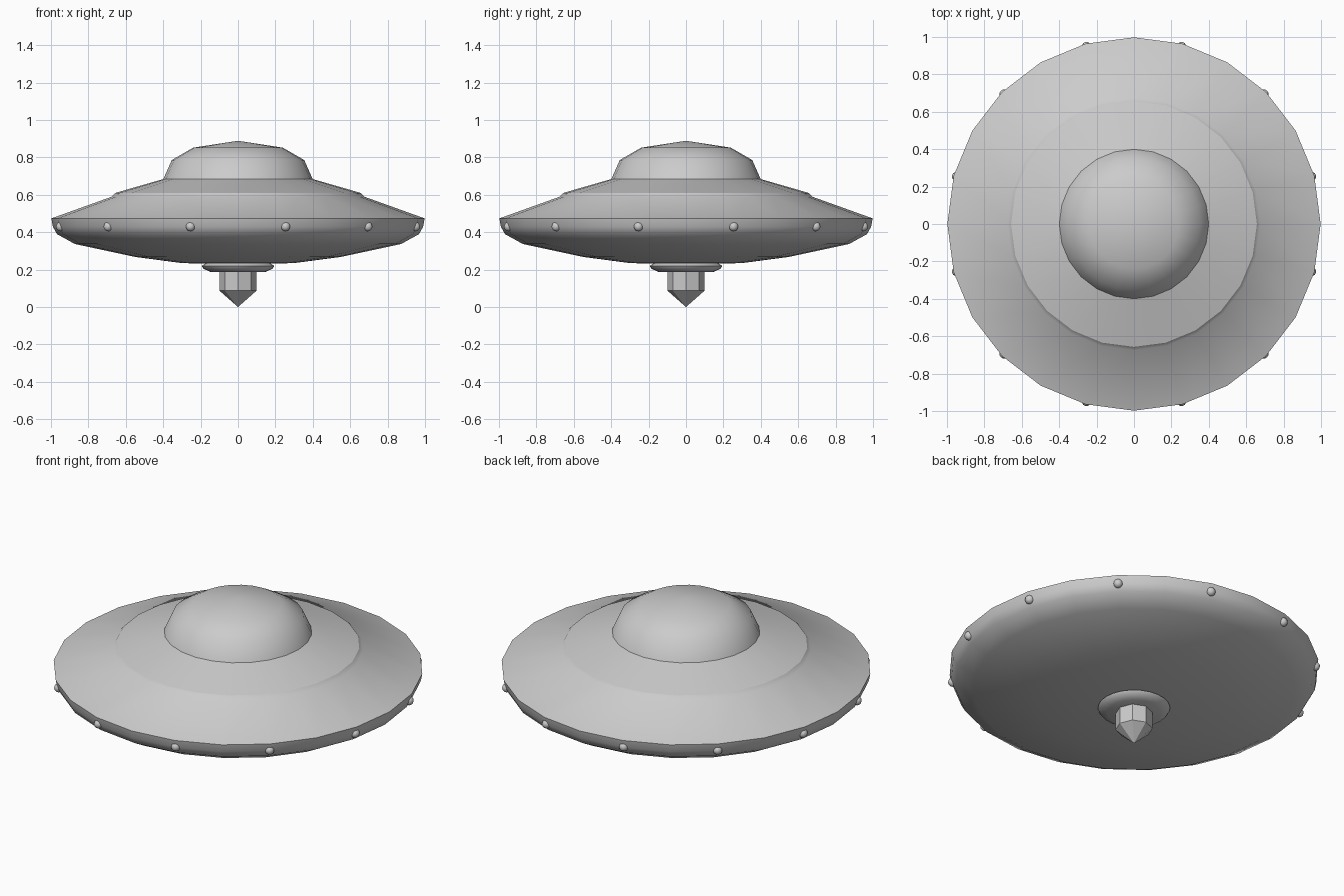
import bpy, bmesh
from math import cos, sin, pi, radians
from mathutils import Matrix

cube = bpy.data.objects.get("Cube")
if cube:
    bpy.data.objects.remove(cube, do_unlink=True)

grey = bpy.data.materials.new("plain_grey")
colour = (0.6, 0.6, 0.6, 1)
grey.use_nodes = True
grey.diffuse_color = colour
grey.node_tree.nodes["Principled BSDF"].inputs["Base Color"].default_value = colour


def finish(name, bm, smooth=True):
    bmesh.ops.recalc_face_normals(bm, faces=bm.faces)
    for face in bm.faces:
        face.smooth = smooth
    mesh = bpy.data.meshes.new(name)
    bm.to_mesh(mesh)
    bm.free()
    mesh.materials.append(grey)
    obj = bpy.data.objects.new(name, mesh)
    bpy.context.collection.objects.link(obj)
    return obj


def lathe(name, profile, sides=24, sharp=(), smooth=True):
    """Turn (radius, height) points round z; rings listed in sharp stay creased."""
    bm = bmesh.new()
    rings = []
    for r, z in profile:
        count = sides if r > 0 else 1
        rings.append([bm.verts.new((r * cos(2 * pi * i / sides), r * sin(2 * pi * i / sides), z))
                      for i in range(count)])
    for a, b in zip(rings, rings[1:]):
        for i in range(sides):
            j = (i + 1) % sides
            corners = [a[i % len(a)], a[j % len(a)], b[j % len(b)], b[i % len(b)]]
            bm.faces.new(list(dict.fromkeys(corners)))
    for k in sharp:
        for i in range(sides):
            bm.edges.get((rings[k][i], rings[k][(i + 1) % sides])).smooth = False
    return finish(name, bm, smooth)


# Saucer body: underside, rim, sloping deck and raised step
lathe("saucer_hull", [(0, 0.228), (0.3, 0.235), (0.55, 0.268), (0.872, 0.337),
                      (0.968, 0.39), (0.99, 0.43), (0.998, 0.474),
                      (0.675, 0.59), (0.657, 0.61), (0.39, 0.687)], sharp=(6, 8))

# Rounded cabin dome
lathe("dome", [(0.4, 0.683), (0.354, 0.786), (0.24, 0.852), (0, 0.889)])

# Collar under the hull
lathe("emitter_collar", [(0.17, 0.235), (0.195, 0.22), (0.185, 0.205),
                         (0.145, 0.187), (0, 0.187)], sharp=(1,))

# Faceted pointed emitter
lathe("emitter_crystal", [(0, 0.195), (0.1, 0.195), (0.1, 0.088), (0, 0)],
      sides=8, smooth=False)

# Ring of small round lamps on the rim
for n in range(12):
    bm = bmesh.new()
    place = Matrix.Rotation(radians(15 + 30 * n), 4, "Z") @ Matrix.Translation((0.982, 0, 0.43))
    bmesh.ops.create_uvsphere(bm, u_segments=12, v_segments=8, radius=0.025, matrix=place)
    finish(f"rim_lamp_{n + 1}", bm)
